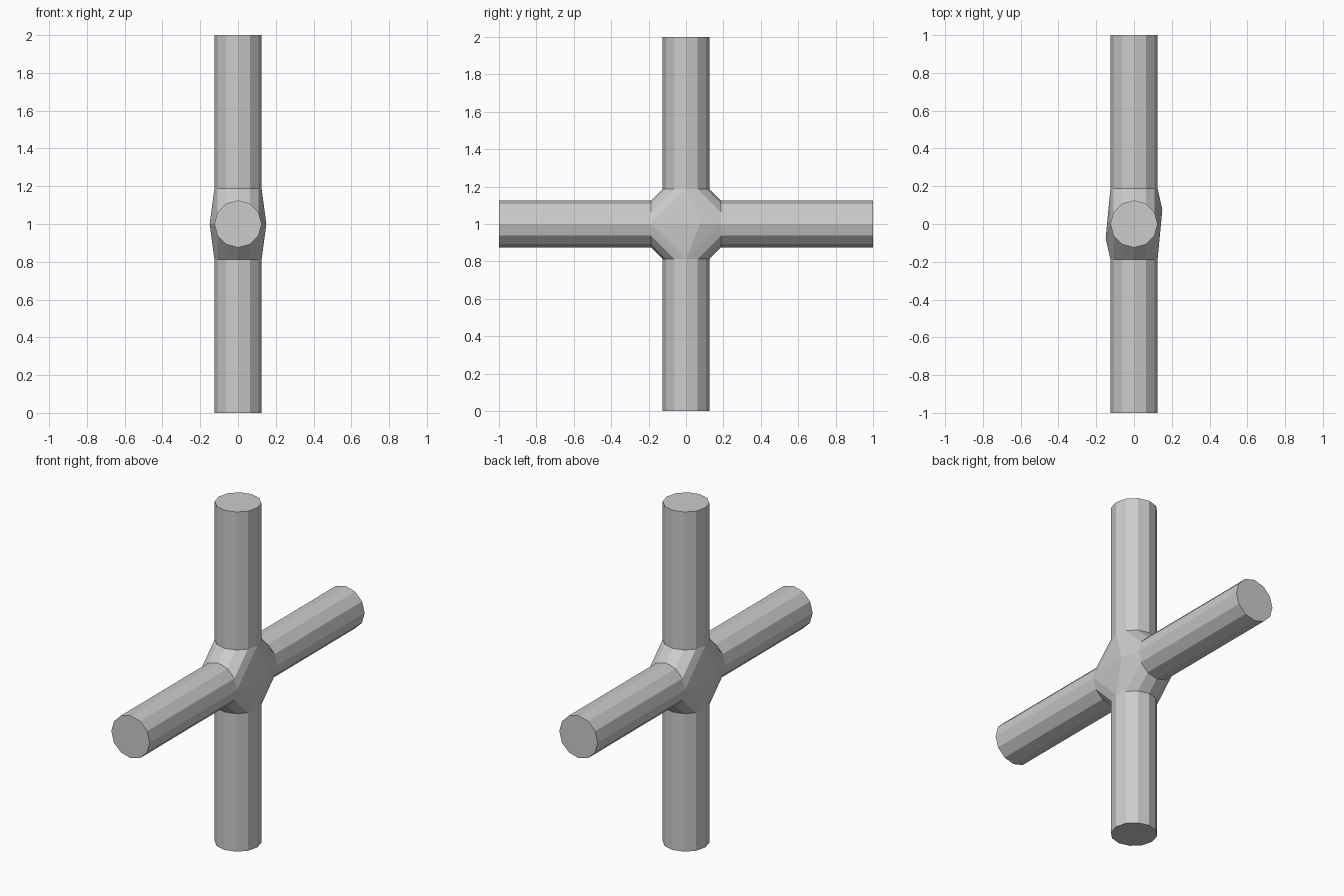
import bpy, bmesh
from math import sin, cos, pi
from mathutils import Vector

if "Cube" in bpy.data.objects:
    bpy.data.objects.remove(bpy.data.objects["Cube"])

SIDES, R, NECK, REACH = 12, 0.125, 0.1875, 1.0
CENTRE = Vector((0, 0, 1))
ARMS = {"upper_pipe": Vector((0, 0, 1)), "lower_pipe": Vector((0, 0, -1)),
        "front_pipe": Vector((0, -1, 0)), "back_pipe": Vector((0, 1, 0))}


def ring(bm, axis, dist):
    u = Vector((1, 0, 0))
    v = axis.cross(u)
    return [bm.verts.new(CENTRE + axis * dist +
                         R * (u * cos(2 * pi * i / SIDES) + v * sin(2 * pi * i / SIDES)))
            for i in range(SIDES)]


def finish(bm, name):
    mesh = bpy.data.meshes.new(name)
    bm.to_mesh(mesh)
    bm.free()
    bpy.context.collection.objects.link(bpy.data.objects.new(name, mesh))


# Four pipes, each closed at its outer end
for name, axis in ARMS.items():
    bm = bmesh.new()
    a, b = ring(bm, axis, NECK), ring(bm, axis, REACH)
    for i in range(SIDES):
        j = (i + 1) % SIDES
        bm.faces.new((a[i], a[j], b[j], b[i]))
    bm.faces.new(b)
    finish(bm, name)

# Faceted joint hub: hull around the pipe necks and one offset peak per side
bm = bmesh.new()
for axis in ARMS.values():
    ring(bm, axis, NECK)
for s in (1, -1):
    bm.verts.new(CENTRE + Vector((0.15 * s, 0.075 * s, 0)))
bmesh.ops.convex_hull(bm, input=bm.verts[:])

# Open the hub where the pipes join
caps = [f for f in bm.faces
        if any(all(abs((v.co - CENTRE).dot(ax) - NECK) < 1e-4 for v in f.verts)
               for ax in ARMS.values())]
bmesh.ops.delete(bm, geom=caps, context='FACES')
bmesh.ops.recalc_face_normals(bm, faces=bm.faces[:])
finish(bm, "joint_hub")
